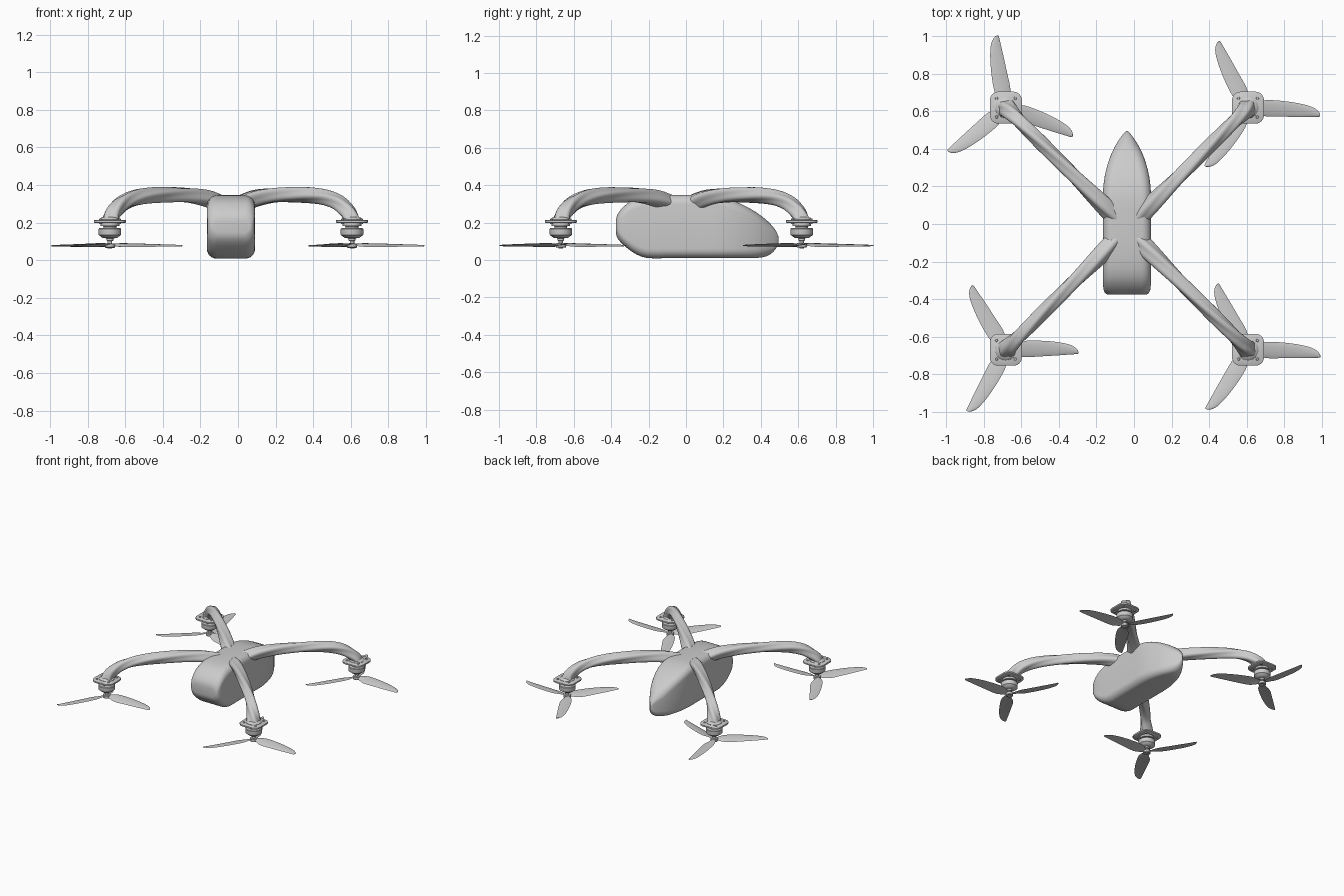
import bpy, bmesh
from math import sin, cos, pi, radians, atan2
from mathutils import Vector, Matrix

if "Cube" in bpy.data.objects:
    bpy.data.objects.remove(bpy.data.objects["Cube"])

CX, CY = -0.0375, -0.025      # hub centre the arms radiate from
REACH = 0.644                 # motor offset along x and y


def make(name, verts, faces, angle=40):
    me = bpy.data.meshes.new(name)
    me.from_pydata(verts, [], faces)
    bm = bmesh.new()
    bm.from_mesh(me)
    bmesh.ops.recalc_face_normals(bm, faces=bm.faces)
    bm.to_mesh(me)
    bm.free()
    ob = bpy.data.objects.new(name, me)
    bpy.context.collection.objects.link(ob)
    bpy.ops.object.select_all(action='DESELECT')
    ob.select_set(True)
    bpy.context.view_layer.objects.active = ob
    bpy.ops.object.shade_smooth_by_angle(angle=radians(angle))
    return ob


def loft(rings):
    """Skin a list of equal closed rings and cap both ends."""
    n = len(rings[0])
    verts = [v for r in rings for v in r]
    faces = [(i*n+j, i*n+(j+1) % n, (i+1)*n+(j+1) % n, (i+1)*n+j)
             for i in range(len(rings)-1) for j in range(n)]
    faces += [tuple(range(n)), tuple(range(len(verts)-n, len(verts)))]
    return verts, faces


def smooth_path(pts, steps):
    """Catmull-Rom through tuples of any length."""
    p = [Vector(q) for q in pts]
    p = [2*p[0]-p[1]] + p + [2*p[-1]-p[-2]]
    out = []
    for i in range(1, len(p)-2):
        for s in range(steps):
            t = s/steps
            a, b, c, d = p[i-1:i+3]
            out.append(0.5*(2*b + (c-a)*t + (2*a-5*b+4*c-d)*t*t + (3*b-a-3*c+d)*t**3))
    return out + [p[-2]]


def rounded_rect(hw, z0, z1, r, k=6):
    r = min(r, hw*0.95, (z1-z0)*0.48)
    out = []
    for q, (sx, z) in enumerate([(1, z1-r), (-1, z1-r), (-1, z0+r), (1, z0+r)]):
        for j in range(k+1):
            a = (q + j/k)*pi/2
            out.append((sx*(hw-r) + r*cos(a), z + r*sin(a)))
    return out


def lathe(profile, n=32):
    return loft([[(r*cos(2*pi*j/n), r*sin(2*pi*j/n), z) for j in range(n)]
                 for r, z in profile])


# Body: rounded-box sections along y (y, half width, bottom, top)
body_rows = [(-.375, .100, .150, .205), (-.370, .113, .125, .235), (-.350, .124, .095, .268),
             (-.310, .1275, .060, .305), (-.265, .1275, .030, .327), (-.205, .1275, .010, .340),
             (-.10, .1275, .010, .347), (.08, .1275, .010, .347), (.17, .1275, .010, .340),
             (.25, .119, .010, .318), (.32, .102, .010, .287), (.38, .080, .011, .252),
             (.43, .054, .020, .214), (.465, .030, .042, .178), (.485, .014, .068, .148),
             (.495, .003, .095, .122)]
make("body", *loft([[(CX+x, y, z) for x, z in rounded_rect(w, a, b, .05)]
                    for y, w, a, b in smooth_path([Vector(r) for r in body_rows], 2)]))

# Twisted arm: path of (distance from hub, height, radius)
arm_path = smooth_path([(.06, .295, .045), (.19, .330, .044), (.34, .346, .040), (.50, .348, .038),
                        (.63, .343, .037), (.73, .330, .037), (.81, .305, .038), (.865, .270, .040),
                        (.895, .240, .042), (.910, .208, .046)], 7)


def arm_mesh():
    rings, n = [], 36
    for i, (d, z, r) in enumerate(arm_path):
        a, b = arm_path[max(i-1, 0)], arm_path[min(i+1, len(arm_path)-1)]
        slope = atan2(b[1]-a[1], b[0]-a[0])
        twist = i/len(arm_path)*pi*1.1
        ring = []
        for j in range(n):
            t = 2*pi*j/n
            q = r*(1 + .10*cos(4*(t+twist)) + .05*cos(2*(t+twist)))
            u, v = q*cos(t), q*sin(t)
            ring.append((d - v*sin(slope), u, z + v*cos(slope)))
        rings.append(ring)
    return loft(rings)


# Motor pieces, all around a local z axis
def plate_mesh():
    rings = []
    for s, z in [(.080, .198), (.085, .201), (.085, .212), (.081, .215)]:
        rings.append([(x, y, z) for x, y in rounded_rect(s, -s, s, .045)])
    return loft(rings)


parts = {
    "motor_mount_plate": plate_mesh(),
    "arm_foot": lathe([(.056, .213), (.056, .217), (.047, .226), (.030, .232)]),
    "motor_base": lathe([(.034, .166), (.034, .180), (.050, .183), (.050, .199)]),
    "motor_bell": lathe([(.016, .116), (.038, .118), (.046, .124), (.059, .134), (.060, .138),
                         (.060, .166), (.057, .170), (.030, .170)]),
    "propeller_shaft": lathe([(.012, .062), (.012, .102), (.018, .104), (.018, .120)], 16),
    "propeller_hub": lathe([(.024, .066), (.027, .069), (.027, .087), (.024, .090)], 24),
}


# Propeller blade: (radius, leading edge, trailing edge, pitch in degrees)
def blade_mesh():
    rows = smooth_path([(.015, .012, -.012, 20), (.050, .028, -.030, 17), (.095, .040, -.046, 13),
                        (.18, .036, -.048, 11), (.27, .023, -.049, 9), (.34, .004, -.049, 7),
                        (.372, -.017, -.049, 6), (.384, -.036, -.047, 5)], 3)
    rings = []
    for r, lead, trail, pitch in rows:
        ring = []
        for j in range(12):
            t = 2*pi*j/12
            y = (lead+trail)/2 + (lead-trail)/2*cos(t)
            z = .0025*sin(t) + .003*sin(t)**2
            ring.append((r, y, .078 + z + (y+.01)*sin(radians(pitch))))
        rings.append(ring)
    return loft(rings)


def spawn(source, name, mat):
    ob = bpy.data.objects.new(name, source.data)
    bpy.context.collection.objects.link(ob)
    ob.matrix_world = mat


arm = make("arm", *arm_mesh(), 60)
blade = make("propeller_blade", *blade_mesh(), 50)
masters = {k: make(k, *v, 35) for k, v in parts.items()}
bolt = make("mount_bolt", *lathe([(.008, .192), (.008, .219), (.006, .221)], 12))

# Four corners: x sign, y sign, propeller rotation
corners = {"back_right": (1, 1, 0), "front_right": (1, -1, 1),
           "front_left": (-1, -1, 4), "back_left": (-1, 1, -17)}
for tag, (sx, sy, spin) in corners.items():
    hub = Matrix.Translation((CX, CY, 0))
    motor = Matrix.Translation((CX + sx*REACH, CY + sy*REACH, 0))
    spawn(arm, tag+"_arm", hub @ Matrix.Rotation(atan2(sy, sx), 4, 'Z'))
    for name, src in masters.items():
        spawn(src, tag+"_"+name, motor)
    for k in range(4):
        turn = Matrix.Rotation(k*pi/2, 4, 'Z')
        spawn(bolt, f"{tag}_mount_bolt_{k}", motor @ turn @ Matrix.Translation((.05, .05, 0)))
    for k in range(3):
        spawn(blade, f"{tag}_blade_{k}", motor @ Matrix.Rotation(radians(spin + 120*k), 4, 'Z'))

# Remove the unplaced masters
for ob in [arm, blade, bolt, *masters.values()]:
    bpy.data.objects.remove(ob)
